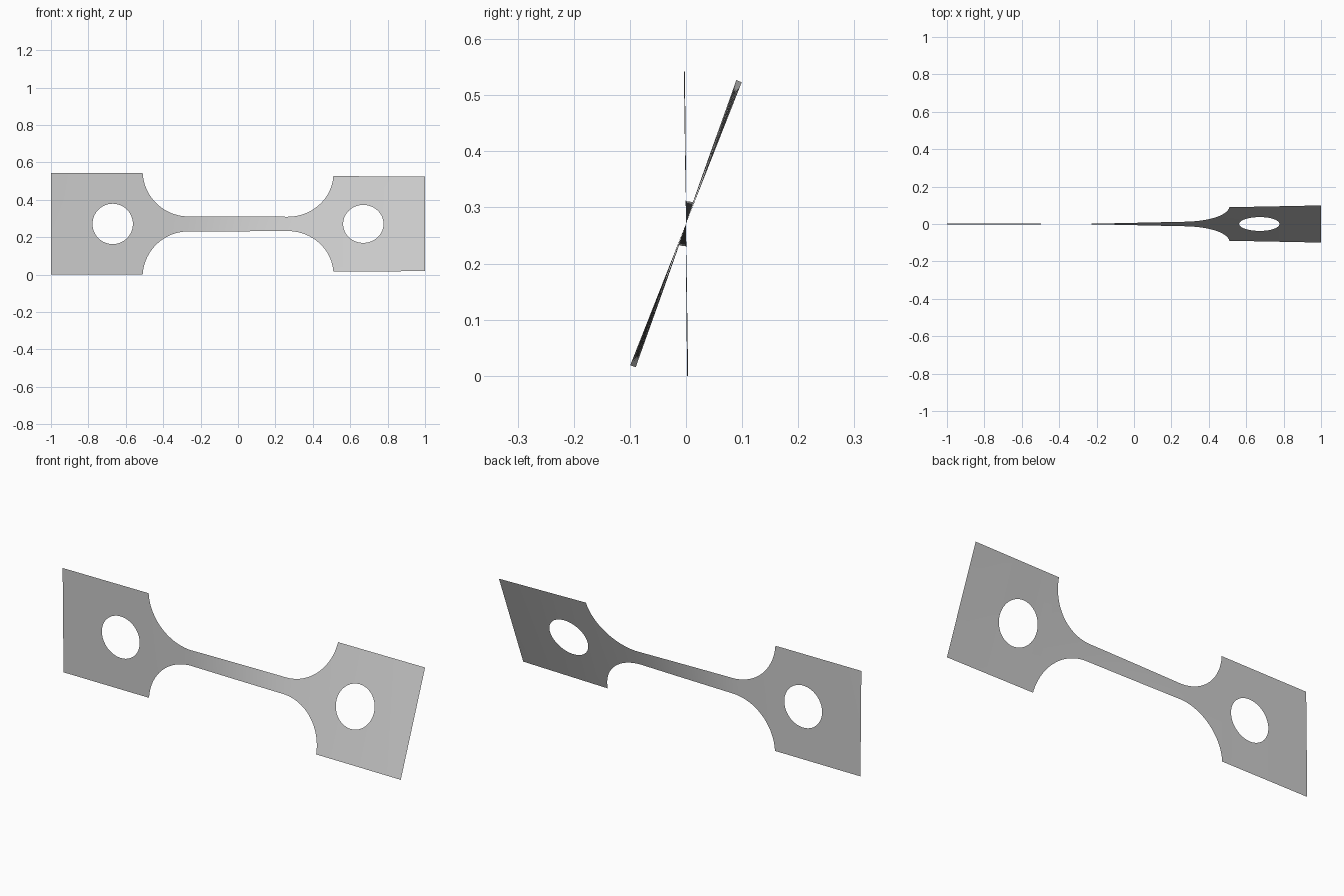
import bpy, bmesh
from math import sin, cos, pi, sqrt, radians

cube = bpy.data.objects.get("Cube")
if cube:
    bpy.data.objects.remove(cube, do_unlink=True)

HALF = 0.271                    # half height of the end tabs
NECK, RADIUS = 0.04, 0.245      # half height of the neck, fillet radius
FILLET_X, TAB_X = 0.265, 0.5095
HOLE_X, HOLE_R = 0.67, 0.108


def half_height(x):
    d = abs(x) - FILLET_X
    if d <= 0:
        return NECK
    if abs(x) >= TAB_X:
        return HALF
    return NECK + RADIUS - sqrt(RADIUS ** 2 - d ** 2)


def hole_half(x):
    return sqrt(max(0, HOLE_R ** 2 - (abs(x) - HOLE_X) ** 2))


def twist(x):
    # nearly rigid tabs, almost all of the twist in the neck
    stops = [(-1, -0.8), (-0.51, -0.4), (-0.28, 0.3),
             (0.28, 17.8), (0.51, 19.3), (1, 21.5)]
    for (a, ta), (b, tb) in zip(stops, stops[1:]):
        if x <= b:
            return radians(ta + (tb - ta) * (x - a) / (b - a))
    return radians(stops[-1][1])


# Column positions: neck, fillet, tab and a round hole
right = [FILLET_X * i / 8 for i in range(1, 8)]
right += [FILLET_X + (TAB_X - FILLET_X) * sin(pi / 2 * i / 20) for i in range(21)]
right += [HOLE_X - HOLE_R * cos(pi * i / 32) for i in range(33)]
right += [0.82, 0.87, 0.93, 1.0]
columns = sorted([-x for x in right] + [0.0] + right)

# Thin sheet made of an upper and a lower strip that part around the holes
bm = bmesh.new()
for side in (1, -1):
    previous = None
    for x in columns:
        t = twist(x)
        pair = [bm.verts.new((x, side * r * sin(t), HALF + side * r * cos(t)))
                for r in (hole_half(x), half_height(x))]
        if previous:
            face = [previous[0], pair[0], pair[1], previous[1]]
            bm.faces.new(face if side > 0 else face[::-1])
        previous = pair
bmesh.ops.remove_doubles(bm, verts=bm.verts, dist=0.0002)

mesh = bpy.data.meshes.new("twisted_specimen")
bm.to_mesh(mesh)
bm.free()
mesh.shade_smooth()
specimen = bpy.data.objects.new("twisted_specimen", mesh)
bpy.context.collection.objects.link(specimen)

# Plain grey metal
grey = bpy.data.materials.new("plain_grey")
grey.use_nodes = True
colour = (0.6, 0.6, 0.6, 1)
grey.diffuse_color = colour
grey.node_tree.nodes["Principled BSDF"].inputs["Base Color"].default_value = colour
mesh.materials.append(grey)
